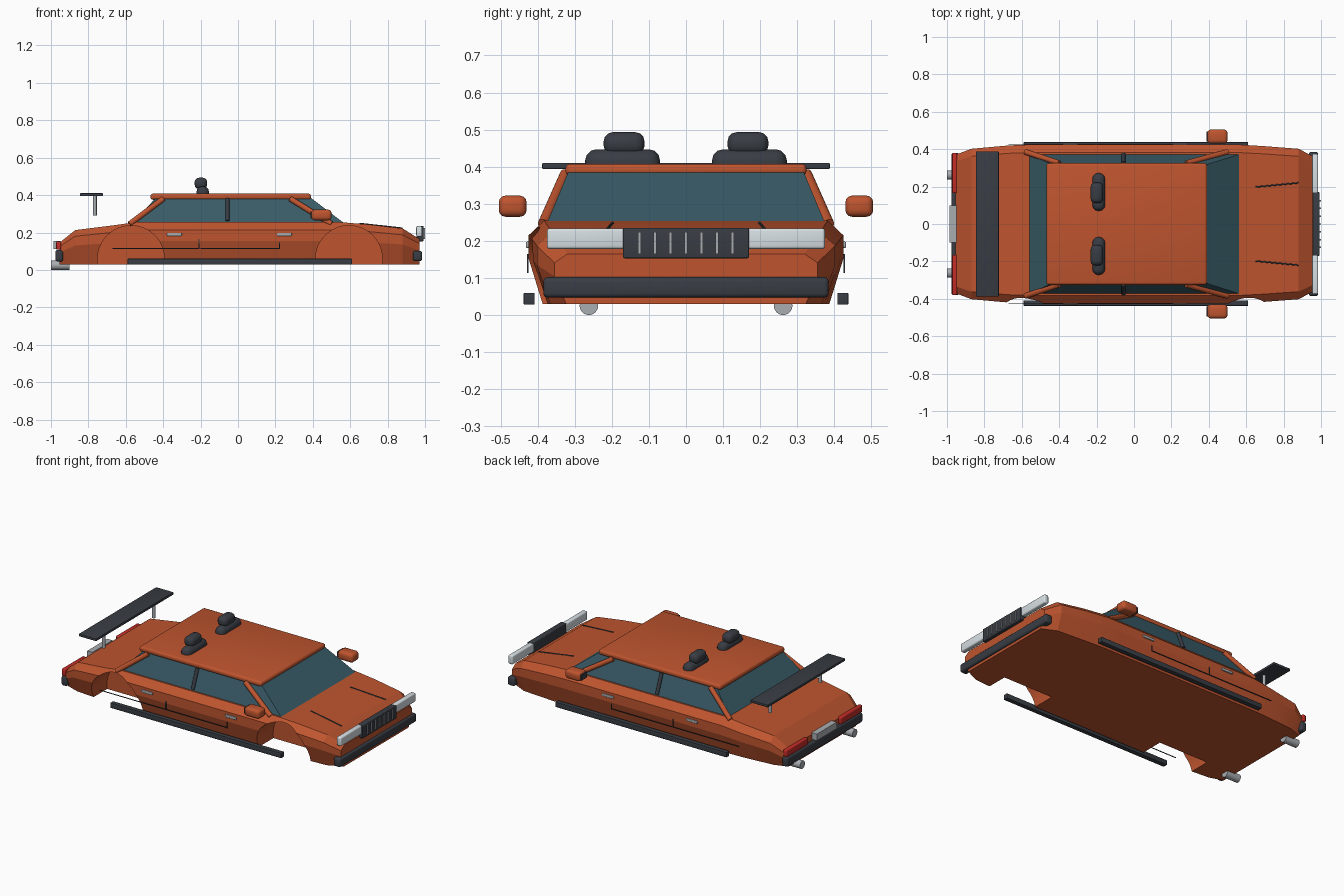
import bpy, bmesh
from math import radians
from mathutils import Vector

cube = bpy.data.objects.get("Cube")
if cube:
    bpy.data.objects.remove(cube, do_unlink=True)


def material(name, r, g, b):
    m = bpy.data.materials.new(name)
    m.use_nodes = True
    m.diffuse_color = (r, g, b, 1)
    m.node_tree.nodes["Principled BSDF"].inputs["Base Color"].default_value = (r, g, b, 1)
    return m


PAINT = material("orange paint", 0.52, 0.09, 0.028)
DARK = material("dark trim", 0.04, 0.047, 0.058)
GLASS = material("tinted glass", 0.04, 0.105, 0.135)
CHROME = material("chrome", 0.4, 0.42, 0.44)
LAMP = material("headlight white", 0.68, 0.74, 0.77)
RED = material("tail light red", 0.55, 0.025, 0.02)


def finish(name, bm, mat, angle=None):
    bmesh.ops.recalc_face_normals(bm, faces=bm.faces)
    mesh = bpy.data.meshes.new(name)
    bm.to_mesh(mesh)
    bm.free()
    mesh.materials.append(mat)
    obj = bpy.data.objects.new(name, mesh)
    bpy.context.collection.objects.link(obj)
    if angle:
        smooth(obj, angle)
    return obj


def select(obj):
    bpy.ops.object.select_all(action='DESELECT')
    obj.select_set(True)
    bpy.context.view_layer.objects.active = obj


def smooth(obj, angle):
    select(obj)
    bpy.ops.object.shade_smooth_by_angle(angle=radians(angle))


def box(name, x, y, z, mat, bevel=0):
    """Box from (min, max) ranges, optionally with rounded edges."""
    bm = bmesh.new()
    bmesh.ops.create_cube(bm, size=1)
    for v in bm.verts:
        v.co = [(r[0] + r[1]) / 2 + c * (r[1] - r[0]) for c, r in zip(v.co, (x, y, z))]
    if bevel:
        bmesh.ops.bevel(bm, geom=bm.edges[:], offset=bevel, segments=3,
                        profile=0.5, affect='EDGES', clamp_overlap=True)
    return finish(name, bm, mat, 40 if bevel else None)


def rod(name, a, b, radius, mat, sides=16):
    """Cylinder between two points."""
    a, b = Vector(a), Vector(b)
    bm = bmesh.new()
    bmesh.ops.create_cone(bm, cap_ends=True, segments=sides, radius1=radius,
                          radius2=radius, depth=(b - a).length)
    turn = (b - a).to_track_quat('Z', 'Y')
    for v in bm.verts:
        v.co = turn @ v.co + (a + b) / 2
    return finish(name, bm, mat, 40)


def span(s, lo, hi):
    """Range on one side of the car, s is 1 or -1."""
    return tuple(sorted((s * lo, s * hi)))


# Body shell lofted along its length: x, half width, top height
stations = [(-0.955, 0.37, 0.145), (-0.87, 0.402, 0.213), (-0.67, 0.42, 0.238),
            (-0.55, 0.425, 0.255), (0.55, 0.425, 0.255), (0.7, 0.416, 0.243),
            (0.88, 0.402, 0.222), (0.97, 0.355, 0.165)]
section = [(0.91, 0), (1, 0.55), (1, 0.82), (0.9, 1)]   # width, height factors
floor = 0.03
bm = bmesh.new()
rings = []
for x, w, top in stations:
    half = [(w * fw, floor + (top - floor) * fh) for fw, fh in section]
    loop = half + [(-y, z) for y, z in reversed(half)]
    rings.append([bm.verts.new((x, y, z)) for y, z in loop])
for r0, r1 in zip(rings, rings[1:]):
    for i in range(len(r0)):
        j = (i + 1) % len(r0)
        bm.faces.new((r0[i], r0[j], r1[j], r1[i]))
bm.faces.new(rings[0])
bm.faces.new(rings[-1])
body = finish("body", bm, PAINT)

# Wheel arches cut out of the body
for x in (-0.572, 0.593):
    for s in (-1, 1):
        cutter = rod("arch_cutter", (x, s * 0.24, 0.058), (x, s * 0.6, 0.058), 0.179, PAINT, 48)
        cutter.hide_render = True
        mod = body.modifiers.new("arch", 'BOOLEAN')
        mod.operation = 'DIFFERENCE'
        mod.solver = 'EXACT'
        mod.object = cutter
        select(body)
        bpy.ops.object.modifier_apply(modifier=mod.name)
        bpy.data.objects.remove(cutter, do_unlink=True)
smooth(body, 12)

# Glass cabin and roof
bm = bmesh.new()
bmesh.ops.create_cube(bm, size=2)
for v in bm.verts:
    front, upper = v.co.x > 0, v.co.z > 0
    v.co.x = (0.39 if front else -0.44) if upper else (0.57 if front else -0.565)
    v.co.y *= 0.318 if upper else 0.375
    v.co.z = 0.385 if upper else 0.248
finish("cabin_glass", bm, GLASS)
box("roof", (-0.468, 0.39), (-0.325, 0.325), (0.375, 0.408), PAINT, 0.013)

# Parts repeated on both sides
for s, side in ((1, "left"), (-1, "right")):
    rod(side + "_front_pillar", (0.28, s * 0.325, 0.38), (0.5, s * 0.385, 0.245), 0.015, PAINT)
    rod(side + "_rear_pillar", (-0.4, s * 0.325, 0.38), (-0.58, s * 0.385, 0.245), 0.015, PAINT)
    rod(side + "_middle_pillar", (-0.057, s * 0.325, 0.38), (-0.057, s * 0.372, 0.262), 0.011, DARK)
    box(side + "_side_step", (-0.59, 0.61), span(s, 0.408, 0.438), (0.028, 0.06), DARK, 0.003)

    # Mirror housing with its glass facing back
    box(side + "_mirror", (0.392, 0.5), span(s, 0.43, 0.505), (0.265, 0.322), PAINT, 0.018)
    box(side + "_mirror_glass", (0.387, 0.393), span(s, 0.44, 0.495), (0.275, 0.312), DARK)

    # Door handles and seams
    for x0, name in ((-0.38, "_rear_"), (0.208, "_front_")):
        box(side + name + "door_handle", (x0, x0 + 0.08), span(s, 0.418, 0.432),
            (0.181, 0.198), CHROME, 0.004)
    for x0, x1, top, name in ((-0.67, -0.205, 0.165, "_rear_"), (-0.2, 0.225, 0.15, "_front_")):
        box(side + name + "door_sill_seam", (x0, x1), span(s, 0.425, 0.429), (0.113, 0.117), DARK)
        box(side + name + "door_edge_seam", (x1 - 0.005, x1), span(s, 0.425, 0.429), (0.115, top), DARK)
    rod(side + "_hood_crease", (0.65, s * 0.198, 0.248), (0.88, s * 0.22, 0.223), 0.004, DARK, 8)

    # Lamps and exhausts
    box(side + "_headlight", (0.953, 0.985), span(s, 0.16, 0.375), (0.178, 0.234), LAMP, 0.008)
    box(side + "_tail_light", (-0.972, -0.946), span(s, 0.165, 0.38), (0.108, 0.152), RED, 0.006)
    rod(side + "_exhaust", (-1, s * 0.262, 0.025), (-0.9, s * 0.262, 0.025), 0.025, CHROME, 24)

    # Seat tops rising through the roof
    box(side + "_seat_back", (-0.222, -0.155), span(s, 0.07, 0.272), (0.36, 0.447), DARK, 0.03)
    box(side + "_headrest", (-0.232, -0.165), span(s, 0.112, 0.222), (0.432, 0.493), DARK, 0.024)
    rod(side + "_spoiler_post", (-0.765, s * 0.25, 0.29), (-0.765, s * 0.25, 0.4), 0.01, CHROME)

# Rear spoiler, bumpers, plate
box("spoiler", (-0.845, -0.723), (-0.388, 0.388), (0.394, 0.41), DARK, 0.003)
box("front_bumper", (0.935, 0.984), (-0.385, 0.385), (0.047, 0.102), DARK, 0.012)
box("rear_bumper", (-0.976, -0.935), (-0.38, 0.38), (0.045, 0.107), DARK, 0.012)
box("number_plate", (-0.987, -0.95), (-0.1, 0.1), (0.112, 0.154), CHROME)

# Grille with upright slats
box("grille", (0.955, 0.993), (-0.17, 0.17), (0.153, 0.235), DARK, 0.004)
for i in range(-3, 4):
    y = i * 0.0417
    box("grille_slat", (0.99, 0.999), (y - 0.004, y + 0.004), (0.164, 0.224), CHROME)
